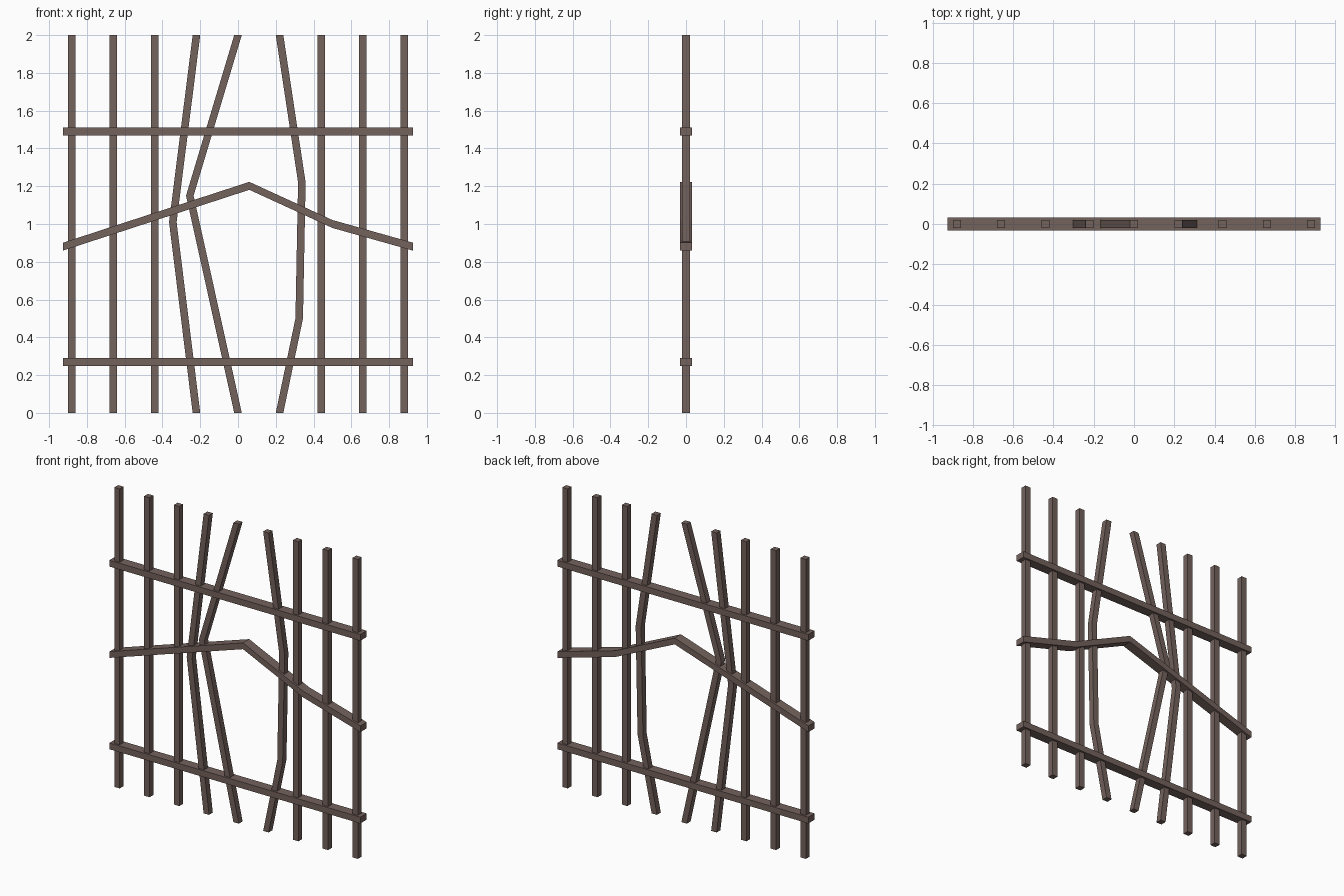
import bpy, bmesh

if "Cube" in bpy.data.objects:
    bpy.data.objects.remove(bpy.data.objects["Cube"])

iron = bpy.data.materials.new("rusty_brown_iron")
iron.diffuse_color = (0.174, 0.122, 0.108, 1)
iron.use_nodes = True
iron.node_tree.nodes["Principled BSDF"].inputs["Base Color"].default_value = iron.diffuse_color


def sweep(name, path, hx, hy, hz):
    """Square bar through (x, z) points; sections stay level (hz=0) or upright (hx=0)."""
    bm = bmesh.new()
    rings = []
    for x, z in path:
        rings.append([bm.verts.new((x + s * hx, t * hy, z + s * hz))
                      for s, t in ((-1, -1), (1, -1), (1, 1), (-1, 1))])
    for a, b in zip(rings, rings[1:]):
        for i in range(4):
            j = (i + 1) % 4
            bm.faces.new((a[i], a[j], b[j], b[i]))
    bm.faces.new(rings[0])
    bm.faces.new(rings[-1])
    bmesh.ops.recalc_face_normals(bm, faces=bm.faces)
    me = bpy.data.meshes.new(name)
    bm.to_mesh(me)
    bm.free()
    me.materials.append(iron)
    bpy.context.collection.objects.link(bpy.data.objects.new(name, me))


# Straight upright bars
for i, x in enumerate((-0.88, -0.66, -0.44, 0.44, 0.66, 0.88)):
    sweep(f"straight_bar_{i + 1}", [(x, 0), (x, 2)], 0.02, 0.02, 0)

# Bars forced apart around the opening
bent = {
    "bent_bar_left": [(-0.22, 0), (-0.345, 1.01), (-0.22, 2)],
    "bent_bar_middle": [(0, 0), (-0.255, 1.15), (0, 2)],
    "bent_bar_right": [(0.22, 0), (0.324, 0.5), (0.338, 1.22), (0.22, 2)],
}
for name, path in bent.items():
    sweep(name, path, 0.02, 0.02, 0)

# Cross rails, the middle one buckled
rails = {
    "lower_rail": [(-0.927, 0.27), (0.927, 0.27)],
    "upper_rail": [(-0.927, 1.49), (0.927, 1.49)],
    "buckled_rail": [(-0.927, 0.88), (0.06, 1.202), (0.5, 1.0), (0.927, 0.88)],
}
for name, path in rails.items():
    sweep(name, path, 0, 0.033, 0.021)
